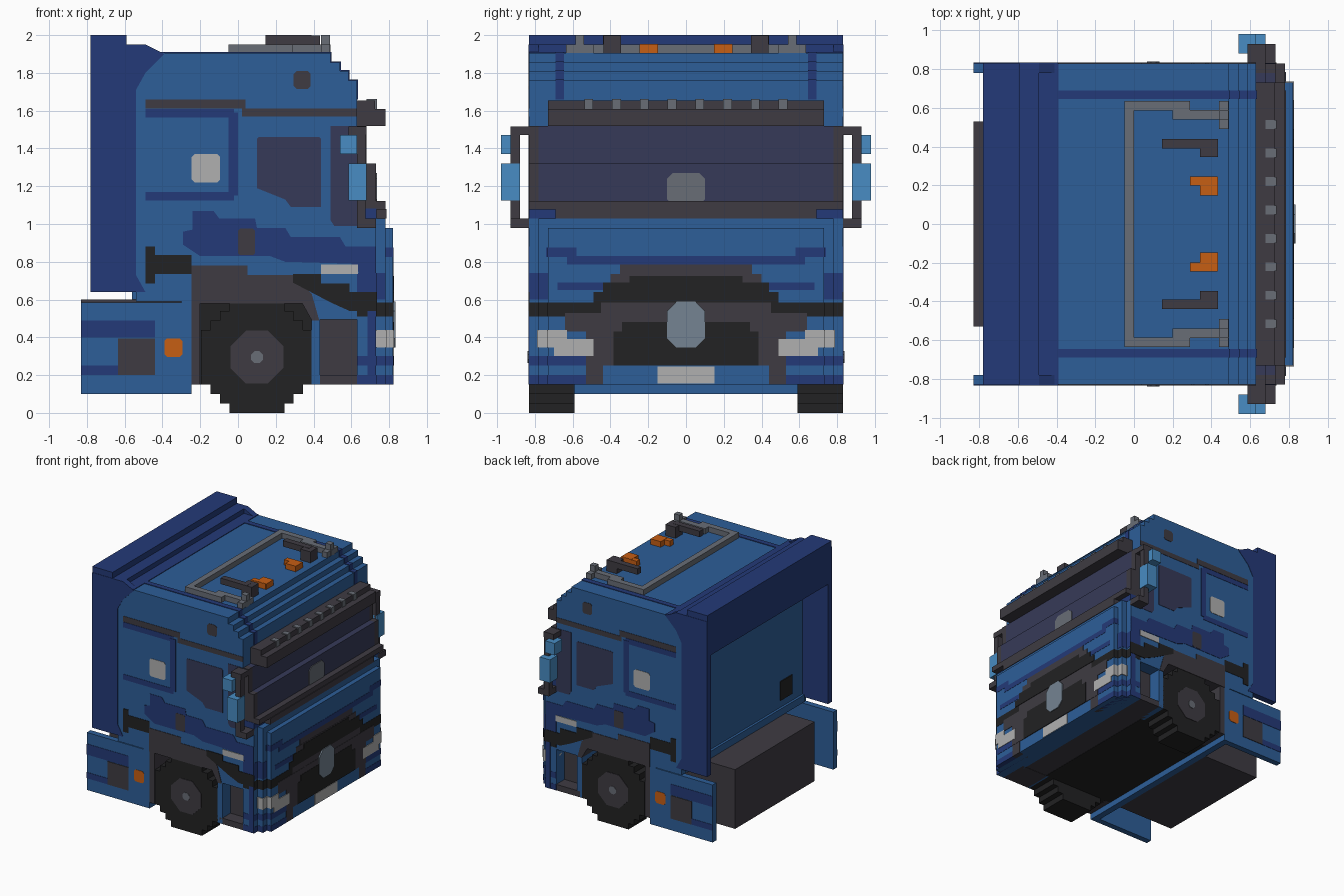
import bpy, bmesh, math
from mathutils import Vector

cube = bpy.data.objects.get("Cube")
if cube:
    bpy.data.objects.remove(cube, do_unlink=True)


def material(name, hexcode):
    rgb = [int(hexcode[i:i + 2], 16) / 255 for i in (0, 2, 4)]
    lin = [c / 12.92 if c <= 0.04045 else ((c + 0.055) / 1.055) ** 2.4 for c in rgb]
    m = bpy.data.materials.new(name)
    m.use_nodes = True
    m.diffuse_color = (*lin, 1)
    m.node_tree.nodes["Principled BSDF"].inputs["Base Color"].default_value = (*lin, 1)
    return m


BLUE = material("cab blue", "2D5E98")
NAVY = material("navy blue", "243A78")
DARK = material("dark grey", "3E3B42")
BLACK = material("tyre black", "222223")
GLASS = material("glass", "363A58")
SKY = material("mirror blue", "488CC3")
LIGHT = material("light grey", "B0B0B0")
GREY = material("mid grey", "686D76")
ORANGE = material("orange", "C65E14")
STEEL = material("steel", "758492")
W = 0.83  # half width of the cab


def prism(name, mat, pts, axis, a, b):
    """Extrude an outline from a to b: (x, z) along y, or (y, z) along x."""
    place = (lambda u, w, t: (u, t, w)) if axis == "y" else (lambda u, w, t: (t, u, w))
    bm = bmesh.new()
    face = bm.faces.new([bm.verts.new(place(u, w, a)) for u, w in pts])
    new = bmesh.ops.extrude_face_region(bm, geom=[face])["geom"]
    verts = [g for g in new if isinstance(g, bmesh.types.BMVert)]
    bmesh.ops.translate(bm, vec=Vector(place(0, 0, b - a)), verts=verts)
    bmesh.ops.recalc_face_normals(bm, faces=bm.faces)
    me = bpy.data.meshes.new(name)
    bm.to_mesh(me)
    bm.free()
    me.materials.append(mat)
    bpy.context.collection.objects.link(bpy.data.objects.new(name, me))


def rect(a, b, c, d, cut=0):
    """Rectangle outline, with cut corners if asked."""
    if not cut:
        return [(a, c), (b, c), (b, d), (a, d)]
    return [(a + cut, c), (b - cut, c), (b, c + cut), (b, d - cut),
            (b - cut, d), (a + cut, d), (a, d - cut), (a, c + cut)]


def box(name, mat, x, y, z):
    prism(name, mat, rect(*x, *z), "y", *y)


def pair(name, mat, pts, y0, y1):
    """Same outline on both sides of the truck."""
    for s, side in ((-1, "right"), (1, "left")):
        prism(f"{name}_{side}", mat, pts, "y", s * y0, s * y1)


def pair_box(name, mat, x, y, z):
    pair(name, mat, rect(*x, *z), *y)


def decal(name, mat, pts, lift=1):
    """Thin plate on both cab sides."""
    pair(name, mat, pts, W - 0.002, W + 0.001 + 0.002 * lift)


# Cab shell with the stepped roof front
ROOF = [(0.49, 1.905), (0.49, 1.855), (0.54, 1.855), (0.54, 1.81), (0.585, 1.81), (0.585, 1.76), (0.63, 1.76)]
prism("cab_shell", BLUE, [(-0.54, 0.59), (-0.54, 1.905)] + ROOF + [(0.63, 0.59)], "y", -W, W)
raised = [(x + 0.005, z + 0.005) for x, z in ROOF]
pair("roof_stripe", NAVY, [(-0.4, 1.7), (-0.4, 1.91)] + raised + [(0.635, 1.66)], 0.645, 0.69)

# Rear wind fairing: stepped top beam and side walls
box("fairing_beam", NAVY, (-0.78, -0.54), (-W, W), (1.65, 1.95))
box("fairing_ridge", NAVY, (-0.78, -0.59), (-W, W), (1.94, 2))
box("fairing_step", NAVY, (-0.6, -0.49), (-W, W), (1.85, 1.95))
box("fairing_roof_strip", NAVY, (-0.5, -0.39), (-W, W), (1.89, 1.91))
pair("fairing_wall", NAVY, [(-0.78, 0.64), (-0.78, 1.95), (-0.49, 1.95), (-0.39, 1.9), (-0.49, 1.8),
                            (-0.54, 1.71), (-0.54, 0.73), (-0.49, 0.64)], 0.78, W + 0.003)
pair_box("rear_vent", BLACK, (-0.548, -0.5), (0.48, 0.64), (0.72, 0.88))
box("rear_wall_sill", BLUE, (-0.56, -0.5), (-0.78, 0.78), (0.6, 0.66))

# Chassis, cross wall and floor
box("chassis_box", DARK, (-0.83, -0.3), (-0.53, 0.53), (0.1, 0.6))
box("cross_wall", BLUE, (-0.3, -0.245), (-W, W), (0.1, 0.6))
box("floor_core", BLACK, (-0.25, 0.42), (-0.59, 0.59), (0.15, 0.62))
box("front_core", DARK, (0.41, 0.65), (-0.72, 0.72), (0.152, 0.62))

# Lower rear side panels
pair_box("side_panel", BLUE, (-0.83, -0.245), (0.78, W), (0.1, 0.585))
decal("panel_stripe", NAVY, rect(-0.83, -0.44, 0.4, 0.49))
decal("panel_base_stripe", NAVY, rect(-0.83, -0.6, 0.2, 0.25))
decal("panel_hatch", DARK, rect(-0.635, -0.44, 0.2, 0.395), 2)
decal("side_marker", ORANGE, rect(-0.39, -0.295, 0.295, 0.395, 0.015))

# Fenders and steps around the wheels
pair("fender", DARK, [(-0.245, 0.78), (0.05, 0.78), (0.05, 0.73), (0.29, 0.73), (0.39, 0.63),
                      (0.43, 0.49), (0.39, 0.49), (0.34, 0.58), (-0.245, 0.58)], 0.59, W + 0.004)
pair_box("fender_rear_edge", DARK, (-0.245, -0.2), (0.59, W), (0.15, 0.6))
pair_box("step_post_rear", BLUE, (0.39, 0.435), (0.59, W), (0.15, 0.6))
pair_box("step_post_front", BLUE, (0.635, 0.7), (0.59, W), (0.15, 0.6))
pair_box("step_top", BLUE, (0.41, 0.66), (0.59, W), (0.495, 0.6))
pair_box("step_board", DARK, (0.41, 0.66), (0.59, W), (0.15, 0.2))

# Wheels: outline stepped along the diagonal, turned to all four quarters
WX, WZ, STEP = 0.1, 0.295, 0.05
corner = []
for i in range(4):
    corner.append((0.295 - STEP * i, 0.145 + STEP * i))
    if i < 3:
        corner.append((0.245 - STEP * i, 0.145 + STEP * i))
tyre = []
for turn in range(4):
    tyre += [(WX + x, WZ + z) for x, z in corner]
    corner = [(-z, x) for x, z in corner]
pair("tyre", BLACK, tyre, 0.59, W)


def disc(r):
    return rect(WX - r, WX + r, WZ - r, WZ + r, r * 0.586)


pair("hub", DARK, disc(0.14), 0.6, W + 0.004)
pair("hub_cap", GREY, disc(0.032), 0.6, W + 0.008)

# Cab side details
decal("panel_line_top", NAVY, rect(-0.49, -0.02, 1.565, 1.61))
decal("panel_line_front", NAVY, rect(-0.05, 0, 1.15, 1.59), 2)
decal("panel_line_bottom", NAVY, rect(-0.49, -0.02, 1.125, 1.17))
decal("drip_rail_rear", DARK, rect(-0.49, 0.04, 1.612, 1.66))
decal("drip_rail_front", DARK, rect(0.02, 0.63, 1.57, 1.612))
decal("rear_window", LIGHT, rect(-0.245, -0.095, 1.22, 1.37, 0.015))
decal("roof_vent", DARK, rect(0.295, 0.385, 1.715, 1.81, 0.015))
decal("door_window", GLASS, [(0.1, 1.45), (0.11, 1.46), (0.43, 1.46), (0.44, 1.45), (0.44, 1.09), (0.28, 1.09),
                             (0.25, 1.13), (0.15, 1.17), (0.1, 1.19)])
decal("quarter_glass", GLASS, [(0.49, 1.52), (0.63, 1.52), (0.63, 0.99), (0.51, 0.99), (0.49, 1.02)])
decal("door_swoosh", NAVY, [(-0.24, 1.07), (-0.13, 1.07), (-0.1, 1.03), (0.09, 1.03), (0.1, 0.98), (0.25, 0.98),
                            (0.28, 0.93), (0.54, 0.93), (0.57, 0.88), (0.73, 0.88), (0.73, 0.64), (0.6, 0.79),
                            (0.25, 0.8), (0.17, 0.83), (-0.2, 0.83), (-0.29, 0.89), (-0.29, 0.96), (-0.24, 0.97)])
decal("door_handle", DARK, rect(0, 0.09, 0.835, 0.975, 0.01), 2)
decal("side_lamp", LIGHT, rect(0.44, 0.635, 0.735, 0.785), 2)
decal("rear_bar", BLACK, rect(-0.49, -0.245, 0.735, 0.835))
decal("rear_bar_end", BLACK, rect(-0.49, -0.44, 0.685, 0.88), 2)
decal("fender_trim", BLACK, [(0.29, 0.735), (0.44, 0.735), (0.44, 0.685), (0.59, 0.685), (0.59, 0.64),
                             (0.735, 0.64), (0.735, 0.54), (0.59, 0.54), (0.49, 0.585), (0.29, 0.69)], 2)
decal("bumper_side_stripe", NAVY, rect(0.685, 0.73, 0.15, 0.54))

# Nose in three layers: back x, front x, half width, top z
NOSE = [(0.63, 0.73, W, 1.08), (0.73, 0.78, 0.78, 1.03), (0.78, 0.82, 0.73, 0.98)]
for i, (x0, x1, w, top) in enumerate(NOSE):
    box(f"nose_layer_{i + 1}", BLUE, (x0, x1), (-w, w), (0.15, top))


def drape(name, mat, a, b, z0, z1, lift=1):
    """Thin mirrored band from |y| = a to b, laid over every nose layer it meets."""
    e = 0.002 * lift
    for n, (x0, x1, w, top) in enumerate(NOSE):
        if a >= w or z0 >= top:
            continue
        hi = w + e if b >= w else b
        spans = [(-hi, hi)] if a == 0 else [(-hi, -a), (a, hi)]
        for k, y in enumerate(spans):
            box(f"{name}_{n + 1}_{k + 1}", mat, (x0, x1 + e), y, (z0, z1))


# Nose paint, grilles and bumper
drape("cowl_corner", NAVY, 0.69, 0.83, 1.03, 1.082)
drape("hood_stripe", NAVY, 0, 0.63, 0.785, 0.83)
drape("hood_stripe_end", NAVY, 0.58, 0.74, 0.825, 0.875)
drape("hood_side_stripe", NAVY, 0.35, 0.68, 0.65, 0.69)
drape("hood_side_corner", NAVY, 0.73, 0.83, 0.6, 0.74)
drape("hood_grille", DARK, 0, 0.35, 0.725, 0.785)
drape("hood_grille_low", DARK, 0, 0.4, 0.68, 0.735, 2)
drape("upper_grille", BLACK, 0, 0.44, 0.635, 0.69, 3)
drape("upper_grille_top", BLACK, 0, 0.3, 0.685, 0.725, 3)
drape("upper_grille_low", BLACK, 0, 0.49, 0.585, 0.64, 3)
drape("side_grille", BLACK, 0.45, 0.83, 0.51, 0.585)
drape("bumper_top", DARK, 0, 0.45, 0.485, 0.59)
drape("bumper_mid", DARK, 0, 0.64, 0.43, 0.53, 2)
drape("bumper_low", DARK, 0, 0.53, 0.25, 0.44, 2)
drape("bumper_foot", DARK, 0.44, 0.53, 0.15, 0.25)
drape("lower_stripe", NAVY, 0.53, 0.83, 0.15, 0.2)
drape("lamp_stripe", NAVY, 0.53, 0.83, 0.25, 0.3)
drape("lower_grille", BLACK, 0, 0.385, 0.25, 0.43, 3)
drape("lower_grille_top", BLACK, 0, 0.34, 0.42, 0.48, 3)
drape("headlight_outer", LIGHT, 0.63, 0.79, 0.345, 0.44, 3)
drape("headlight_inner", LIGHT, 0.49, 0.7, 0.3, 0.39, 3)
drape("number_plate", LIGHT, 0, 0.15, 0.155, 0.245, 2)
prism("grille_plate", STEEL, rect(-0.1, 0.1, 0.345, 0.59, 0.05), "x", 0.81, 0.833)

# Windscreen, frame and visor
for part, x, z in (("upper", 0.68, (1.32, 1.52)), ("lower", 0.73, (1.12, 1.32))):
    box(f"windscreen_{part}", GLASS, (0.6, x), (-0.78, 0.78), z)
    pair_box(f"screen_frame_{part}", DARK, (0.63, x), (0.78, W), z)
box("cowl", DARK, (0.6, 0.78), (-W, W), (1.078, 1.122))
box("cowl_lip", DARK, (0.6, 0.785), (-0.69, 0.69), (1.03, 1.08))
prism("screen_sensor", GREY, rect(-0.1, 0.1, 1.1, 1.27, 0.03), "x", 0.7, 0.736)
box("visor", DARK, (0.6, 0.78), (-0.73, 0.73), (1.52, 1.61))
box("visor_top", DARK, (0.6, 0.725), (-0.73, 0.73), (1.6, 1.655))
for i in range(8):
    y = -0.515 + 0.147 * i
    box(f"visor_lamp_{i + 1}", GREY, (0.68, 0.735), (y - 0.023, y + 0.023), (1.605, 1.662))

# Mirrors and their arms
pair_box("mirror_upper", SKY, (0.54, 0.63), (0.88, 0.98), (1.37, 1.47))
pair_box("mirror_lower", SKY, (0.585, 0.68), (0.88, 0.98), (1.125, 1.32))
pair_box("mirror_rod", DARK, (0.63, 0.675), (0.88, 0.93), (0.98, 1.515))
pair_box("mirror_arm_top", DARK, (0.585, 0.68), (0.82, 0.93), (1.47, 1.515))
pair_box("mirror_arm_bottom", DARK, (0.63, 0.73), (0.82, 0.93), (0.98, 1.03))

# Roof rail, horns and beacons
ON_ROOF = (1.9, 1.95)
box("rail_rear", GREY, (-0.05, 0), (-0.63, 0.63), ON_ROOF)
pair_box("rail_side", GREY, (-0.05, 0.29), (0.585, 0.635), ON_ROOF)
pair_box("rail_front", GREY, (0.2, 0.49), (0.54, 0.59), ON_ROOF)
pair_box("rail_foot", GREY, (0.44, 0.488), (0.49, 0.635), ON_ROOF)
pair_box("rail_post", GREY, (0.44, 0.488), (0.54, 0.585), (1.9, 2))
pair_box("horn", DARK, (0.145, 0.39), (0.39, 0.44), (1.95, 2))
pair_box("horn_mouth", DARK, (0.34, 0.435), (0.345, 0.438), (1.9, 1.998))
pair_box("beacon", ORANGE, (0.29, 0.43), (0.2, 0.245), ON_ROOF)
pair_box("beacon_front", ORANGE, (0.34, 0.435), (0.148, 0.243), (1.9, 1.952))
